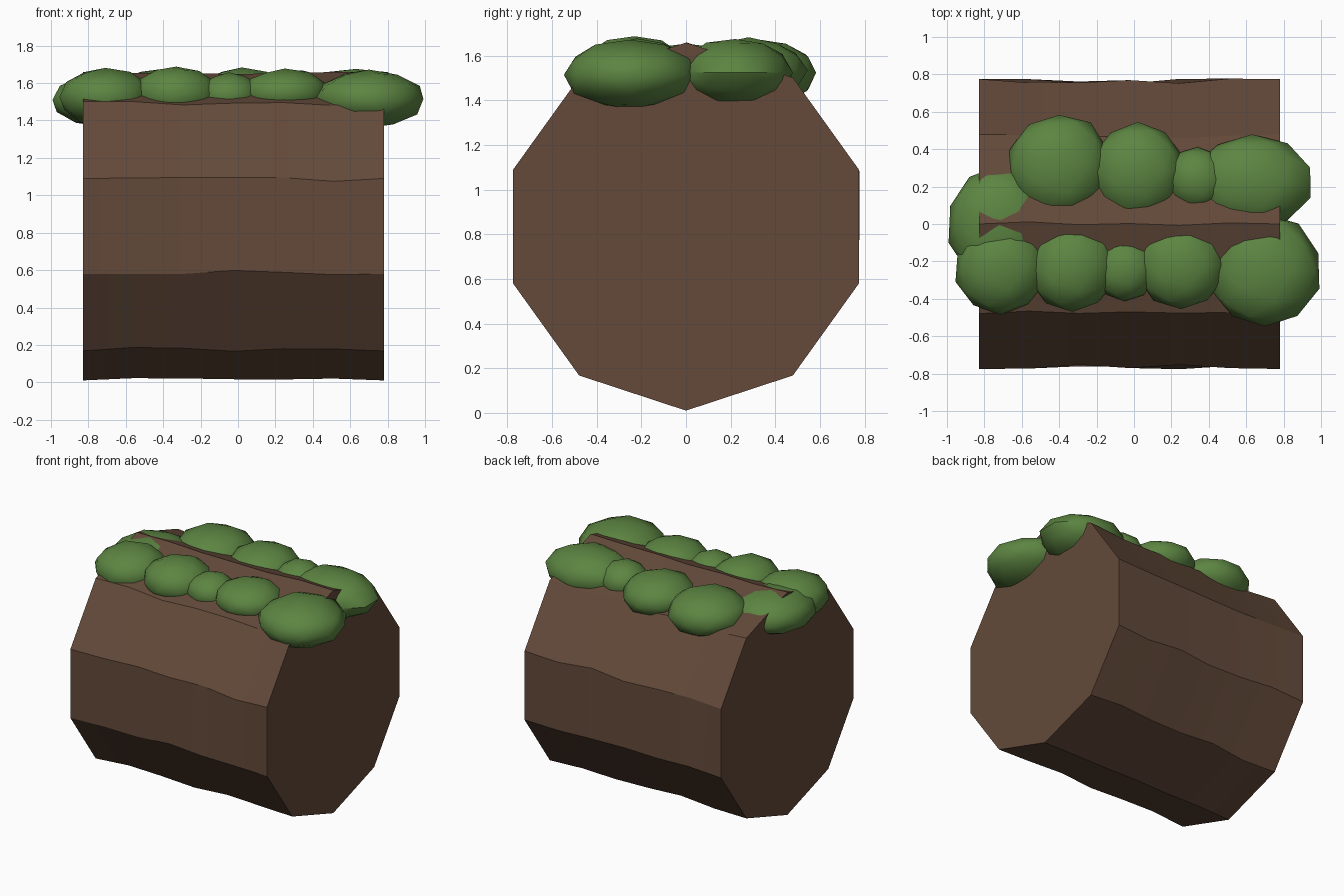
import bpy, bmesh, math, random
from mathutils import Vector

cube = bpy.data.objects.get("Cube")
if cube:
    bpy.data.objects.remove(cube, do_unlink=True)
random.seed(4)


def make_material(name, color):
    mat = bpy.data.materials.new(name)
    mat.use_nodes = True
    mat.diffuse_color = color
    bsdf = next(n for n in mat.node_tree.nodes if n.type == 'BSDF_PRINCIPLED')
    bsdf.inputs["Base Color"].default_value = color
    bsdf.inputs["Roughness"].default_value = 0.9
    return mat


bark = make_material("bark brown", (0.125, 0.068, 0.042, 1))
green = make_material("moss green", (0.108, 0.235, 0.054, 1))


def finish(bm, name, mat, angle):
    bmesh.ops.recalc_face_normals(bm, faces=bm.faces)
    mesh = bpy.data.meshes.new(name)
    bm.to_mesh(mesh)
    bm.free()
    mesh.materials.append(mat)
    obj = bpy.data.objects.new(name, mesh)
    bpy.context.collection.objects.link(obj)
    bpy.ops.object.select_all(action='DESELECT')
    obj.select_set(True)
    bpy.context.view_layer.objects.active = obj
    bpy.ops.object.shade_smooth_by_angle(angle=math.radians(angle))
    return obj


# Log: ten-sided prism along x with slightly uneven rings
SIDES, SEGMENTS, RADIUS, MID_Z = 10, 6, 0.815, 0.835
bm = bmesh.new()
rings = []
for i in range(SEGMENTS + 1):
    x = -0.83 + 1.61 * i / SEGMENTS
    ring = []
    for k in range(SIDES):
        a = 2 * math.pi * k / SIDES
        inner = 0 < i < SEGMENTS
        r = RADIUS - (random.uniform(0, 0.022) if inner else 0)
        a += random.uniform(-0.018, 0.018) if inner else 0
        ring.append(bm.verts.new((x, -r * math.sin(a), MID_Z + r * 1.012 * math.cos(a))))
    rings.append(ring)
for r0, r1 in zip(rings, rings[1:]):
    for k in range(SIDES):
        n = (k + 1) % SIDES
        bm.faces.new((r0[k], r0[n], r1[n], r1[k]))
bm.faces.new(rings[0])
bm.faces.new(rings[-1])
finish(bm, "log", bark, 25)

# Moss: squashed faceted clumps, centre x, y, z then half sizes
clumps = [
    (-0.72, 0.00, 1.51, 0.28, 0.32, 0.145),
    (-0.71, -0.23, 1.525, 0.25, 0.25, 0.155),
    (-0.40, 0.31, 1.525, 0.28, 0.28, 0.155),
    (0.02, 0.28, 1.535, 0.25, 0.26, 0.145),
    (0.34, 0.24, 1.54, 0.17, 0.17, 0.125),
    (0.63, 0.22, 1.525, 0.32, 0.255, 0.155),
    (0.70, -0.25, 1.515, 0.30, 0.305, 0.155),
    (0.25, -0.22, 1.545, 0.24, 0.23, 0.13),
    (-0.05, -0.24, 1.535, 0.17, 0.17, 0.12),
    (-0.33, -0.23, 1.54, 0.24, 0.24, 0.15),
]
for n, (x, y, z, sx, sy, sz) in enumerate(clumps, 1):
    bm = bmesh.new()
    bmesh.ops.create_icosphere(bm, subdivisions=2, radius=1)
    for v in bm.verts:
        p = v.co * random.uniform(0.97, 1.03)
        v.co = Vector((x + p.x * sx, y + p.y * sy, z + p.z * sz))
    finish(bm, f"moss_clump_{n}", green, 40)
